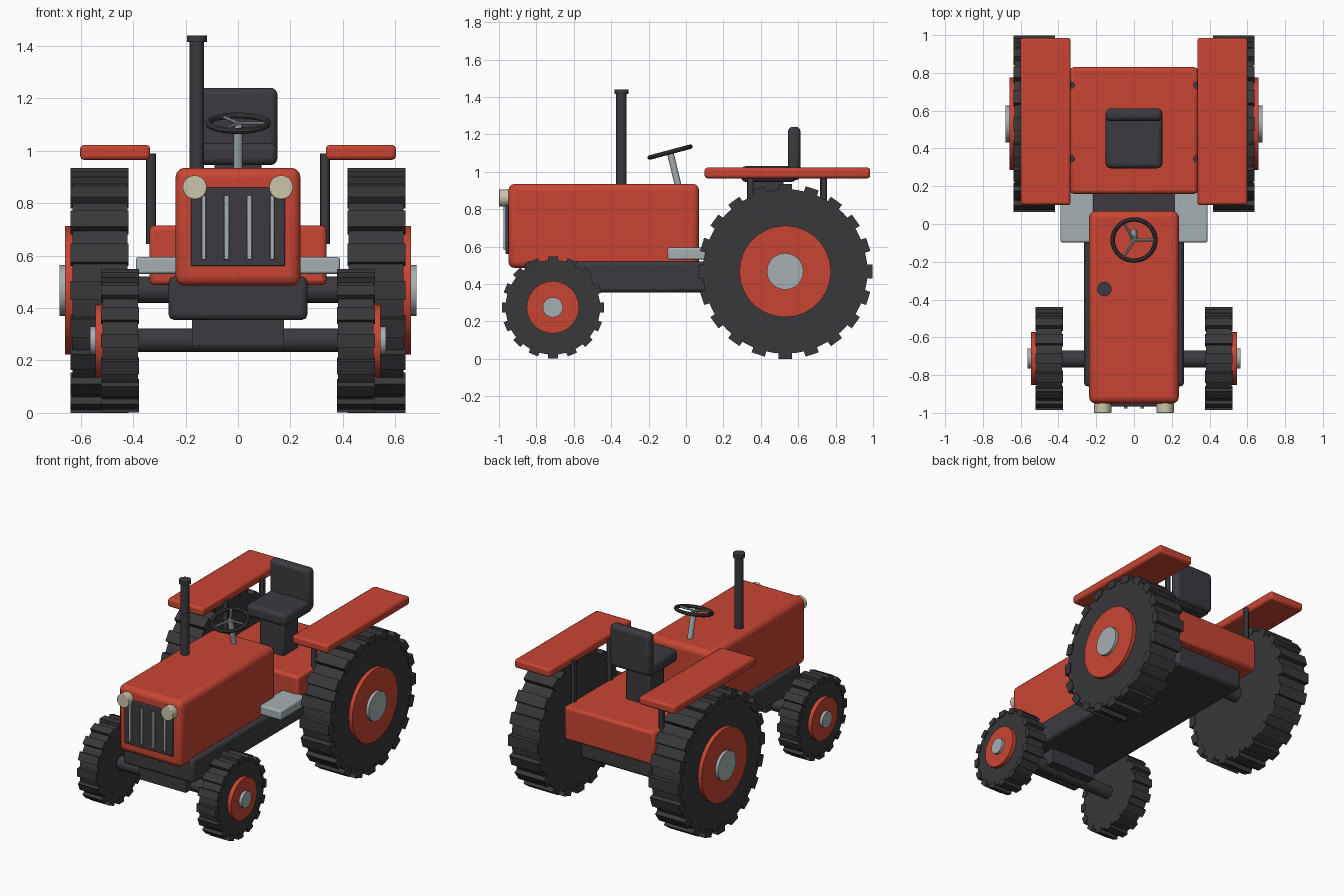
import bpy
import bmesh
from math import pi, cos, sin, radians
from mathutils import Matrix, Vector

cube = bpy.data.objects.get("Cube")
if cube:
    bpy.data.objects.remove(cube, do_unlink=True)


def material(name, r, g, b):
    m = bpy.data.materials.new(name)
    m.use_nodes = True
    m.diffuse_color = (r, g, b, 1)
    m.node_tree.nodes["Principled BSDF"].inputs["Base Color"].default_value = (r, g, b, 1)
    return m


RED = material("red paint", 0.58, 0.06, 0.033)
DARK = material("dark metal", 0.045, 0.042, 0.05)
RUBBER = material("tyre rubber", 0.04, 0.04, 0.045)
STEEL = material("grey steel", 0.38, 0.43, 0.45)
CREAM = material("lamp cream", 0.60, 0.56, 0.40)


def finish(name, bm, mat, bevel=0, segments=2):
    """Turn a bmesh into an object with optional rounded edges."""
    bmesh.ops.recalc_face_normals(bm, faces=bm.faces[:])
    mesh = bpy.data.meshes.new(name)
    bm.to_mesh(mesh)
    bm.free()
    mesh.materials.append(mat)
    obj = bpy.data.objects.new(name, mesh)
    bpy.context.collection.objects.link(obj)
    if bevel:
        mod = obj.modifiers.new("rounded edges", "BEVEL")
        mod.width, mod.segments = bevel, segments
    bpy.ops.object.select_all(action="DESELECT")
    obj.select_set(True)
    bpy.context.view_layer.objects.active = obj
    bpy.ops.object.shade_smooth_by_angle(angle=radians(30))
    return obj


def box(name, x, y, z, mat, bevel=0.0, segments=2):
    """Box from (min, max) pairs."""
    bm = bmesh.new()
    centre = Vector([(a + b) / 2 for a, b in (x, y, z)])
    size = Vector([b - a for a, b in (x, y, z)])
    bmesh.ops.create_cube(bm, size=1, matrix=Matrix.LocRotScale(centre, None, size))
    return finish(name, bm, mat, bevel, segments)


def add_rod(bm, start, end, radius, sides):
    start, end = Vector(start), Vector(end)
    axis = end - start
    turn = axis.to_track_quat("Z", "Y").to_matrix().to_4x4()
    bmesh.ops.create_cone(bm, cap_ends=True, segments=sides, radius1=radius, radius2=radius,
                          depth=axis.length, matrix=Matrix.Translation((start + end) / 2) @ turn)


def rod(name, start, end, radius, mat, sides=24, bevel=0):
    bm = bmesh.new()
    add_rod(bm, start, end, radius, sides)
    return finish(name, bm, mat, bevel)


def wheel(name, side, y, z, radius, inner, outer, lugs, tread, rim, cap):
    """Lugged tyre with a red rim disc and a steel hub cap."""
    bm = bmesh.new()
    add_rod(bm, (side * (inner + 0.004), y, z), (side * (outer - 0.006), y, z), radius - tread, 48)
    mid, width = side * (inner + outer) / 2, outer - inner
    depth = tread * 2
    for i in range(lugs):
        spin = Matrix.Rotation(2 * pi * i / lugs, 4, "X")
        place = Matrix.Translation((mid, y, z)) @ spin @ Matrix.Translation((0, 0, radius - depth / 2))
        size = Matrix.Diagonal((width, pi * radius / lugs, depth, 1))
        bmesh.ops.create_cube(bm, size=1, matrix=place @ size)
    finish(name + "_tyre", bm, RUBBER)
    hub = outer - 0.03
    rod(name + "_rim", (side * hub, y, z), (side * (outer + 0.022), y, z), rim, RED, 28)
    rod(name + "_hub_cap", (side * hub, y, z), (side * (outer + 0.042), y, z), cap, STEEL, 20)


# Body and chassis
box("hood", (-0.238, 0.238), (-0.95, 0.07), (0.485, 0.935), RED, 0.035, 3)
box("chassis", (-0.265, 0.265), (-0.86, 0.76), (0.355, 0.52), DARK, 0.02)
box("rear_body", (-0.338, 0.338), (0.16, 0.83), (0.487, 0.715), RED, 0.018)
box("axle_bracket", (-0.175, 0.175), (-0.81, -0.61), (0.255, 0.37), DARK)
rod("front_axle", (-0.40, -0.715, 0.277), (0.40, -0.715, 0.277), 0.045, DARK)
rod("rear_axle", (-0.45, 0.53, 0.47), (0.45, 0.53, 0.47), 0.05, DARK)

# Grille and bars
box("grille", (-0.18, 0.18), (-0.965, -0.94), (0.56, 0.86), DARK, 0.005)
for i in range(4):
    x = -0.1305 + i * 0.087
    box(f"grille_bar_{i + 1}", (x - 0.009, x + 0.009), (-0.977, -0.955), (0.585, 0.83), STEEL, 0.003)

# Exhaust
rod("exhaust_pipe", (-0.157, -0.345, 0.9), (-0.157, -0.345, 1.43), 0.028, DARK)
rod("exhaust_cap", (-0.157, -0.345, 1.415), (-0.157, -0.345, 1.44), 0.038, DARK)

# Seat
box("seat_pedestal", (-0.09, 0.09), (0.36, 0.52), (0.7, 0.96), DARK, 0.01)
box("seat_cushion", (-0.15, 0.15), (0.295, 0.59), (0.945, 1.03), DARK, 0.025, 3)
box("seat_backrest", (-0.15, 0.15), (0.545, 0.612), (0.955, 1.24), DARK, 0.025, 3)

# Steering column and tilted wheel
hub = Vector((0, -0.085, 1.105))
tilt = Matrix.Rotation(radians(15), 4, "X")
rod("steering_column", (0, -0.038, 0.91), hub, 0.018, STEEL, 16)
bm = bmesh.new()
rings, sides, major, minor = 32, 8, 0.113, 0.012
loops = []
for i in range(rings):
    a = 2 * pi * i / rings
    loop = []
    for j in range(sides):
        b = 2 * pi * j / sides
        r = major + minor * cos(b)
        loop.append(bm.verts.new(hub + tilt @ Vector((r * cos(a), r * sin(a), minor * sin(b)))))
    loops.append(loop)
for i in range(rings):
    p, q = loops[i], loops[(i + 1) % rings]
    for j in range(sides):
        k = (j + 1) % sides
        bm.faces.new((p[j], q[j], q[k], p[k]))
finish("steering_wheel", bm, DARK)
for i in range(3):
    a = 2 * pi * i / 3
    tip = hub + tilt @ Vector((major * cos(a), major * sin(a), 0))
    rod(f"steering_spoke_{i + 1}", hub, tip, 0.007, STEEL, 8)

# Mirrored parts
for side, label in ((1, "left"), (-1, "right")):
    def span(a, b):
        return tuple(sorted((side * a, side * b)))

    wheel(label + "_rear_wheel", side, 0.53, 0.467, 0.467, 0.418, 0.638, 20, 0.027, 0.245, 0.098)
    wheel(label + "_front_wheel", side, -0.712, 0.275, 0.273, 0.377, 0.522, 16, 0.02, 0.14, 0.054)
    box(label + "_fender", span(0.335, 0.602), (0.1, 0.985), (0.965, 1.022), RED, 0.014)
    box(label + "_step", span(0.215, 0.39), (-0.098, 0.18), (0.53, 0.595), STEEL, 0.01)
    for y, end in ((0.345, "front"), (0.735, "rear")):
        rod(f"{label}_{end}_fender_post", (side * 0.332, y, 0.645), (side * 0.332, y, 0.99), 0.019, DARK, 12)
    rod(label + "_headlight", (side * 0.165, -1.0, 0.86), (side * 0.165, -0.93, 0.86), 0.046, CREAM, 24, 0.004)
